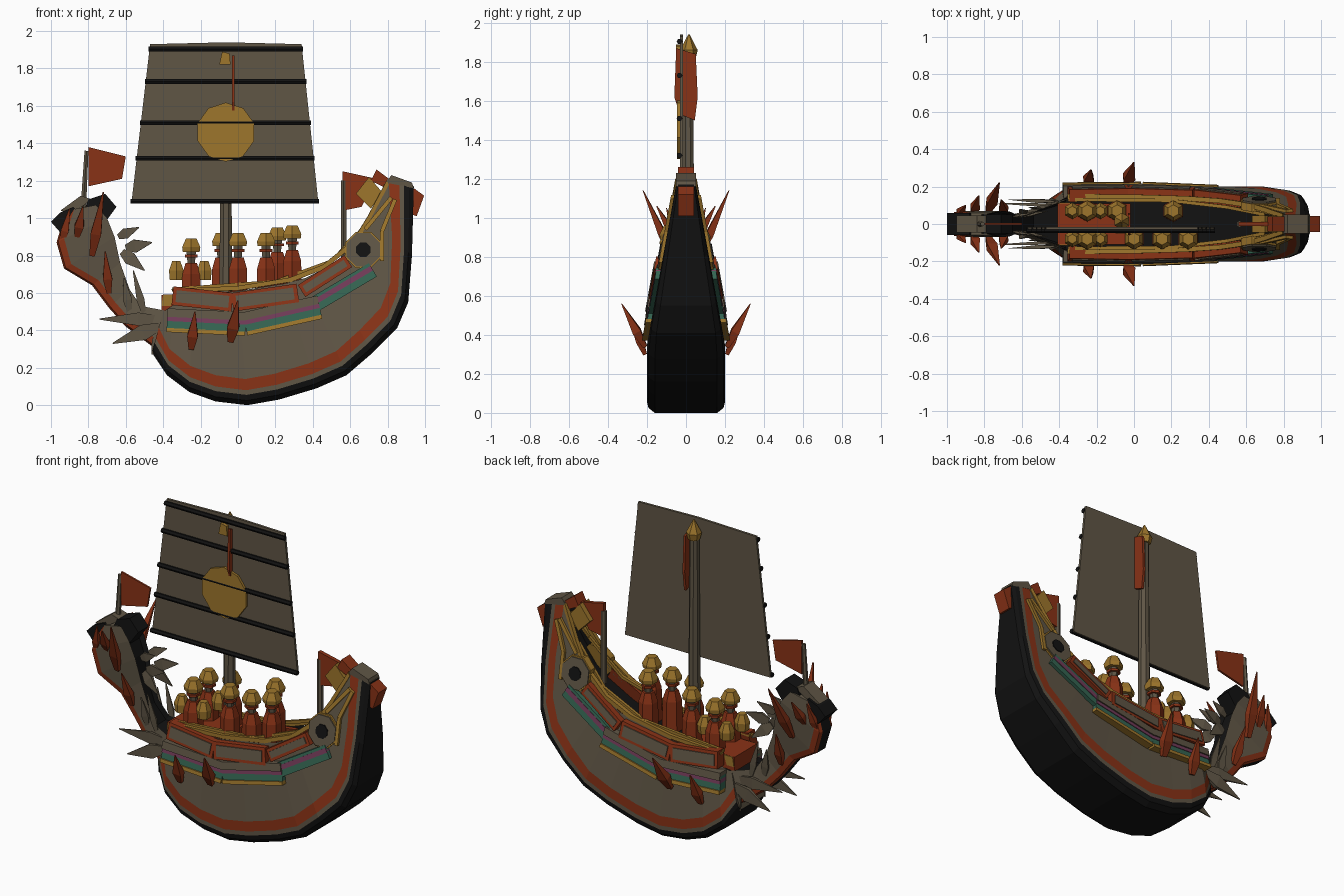
import bpy, bmesh, math
from mathutils import Vector

old = bpy.data.objects.get("Cube")
if old:
    bpy.data.objects.remove(old, do_unlink=True)


def material(name, rgb):
    m = bpy.data.materials.new(name)
    m.use_nodes = True
    m.diffuse_color = (*rgb, 1)
    b = m.node_tree.nodes["Principled BSDF"]
    b.inputs["Base Color"].default_value = (*rgb, 1)
    b.inputs["Roughness"].default_value = 0.9
    return m


GREY = material("weathered grey", (.115, .092, .06))
RED = material("rust red", (.25, .032, .008))
GOLD = material("old gold", (.34, .18, .025))
BLACK = material("tar black", (.006, .006, .006))
GREEN = material("teal green", (.035, .13, .085))
PINK = material("plum pink", (.17, .045, .1))


def loft(name, rings, mats):
    """Skin closed rings; mats gives one material or one per ring segment."""
    n = len(rings[0])
    seg = mats if isinstance(mats, list) else [mats] * n
    used = list(dict.fromkeys(seg))
    bm = bmesh.new()
    vs = [[bm.verts.new(p) for p in r] for r in rings]
    for a, b in zip(vs, vs[1:]):
        for i in range(n):
            j = (i + 1) % n
            bm.faces.new((a[i], a[j], b[j], b[i])).material_index = used.index(seg[i])
    cap = used.index(GREY) if GREY in used else 0
    for r in (vs[0], vs[-1]):
        bm.faces.new(r).material_index = cap
    bmesh.ops.recalc_face_normals(bm, faces=bm.faces)
    me = bpy.data.meshes.new(name)
    bm.to_mesh(me)
    bm.free()
    for m in used:
        me.materials.append(m)
    ob = bpy.data.objects.new(name, me)
    bpy.context.collection.objects.link(ob)
    return ob


def tube(name, stations, mat, sides=6, flat=1):
    """Skin round stations (point, radius); flat squashes across the axis."""
    pts = [Vector(p) for p, r in stations]
    axis = (pts[-1] - pts[0]).normalized()
    u = axis.cross(Vector((0, 1, 0)))
    if u.length < .1:
        u = axis.cross(Vector((0, 0, 1)))
    u.normalize()
    v = axis.cross(u)
    ang = [math.tau * (i + .5) / sides for i in range(sides)]
    return loft(name, [[p + r * (u * math.cos(a) + v * flat * math.sin(a)) for a in ang]
                       for p, (_, r) in zip(pts, stations)], mat)


def blade(name, a, b, w, mat, flat=.5):
    a, b = Vector(a), Vector(b)
    tube(name, [(a, w * .5), (a.lerp(b, .35), w), (b, .004)], mat, 4, flat)


def slab(name, pts, y0, y1, mat):
    return loft(name, [[(x, y, z) for x, z in pts] for y in (y0, y1)], mat)


def half_width(z):
    return .2 - max(0, z - .35) * .182


def plate(name, pts, off, mat):
    """Plate on both hull sides, following their slope."""
    for s, side in ((1, "left"), (-1, "right")):
        loft(f"{side}_{name}", [[(x, s * (half_width(z) + o), z) for x, z in pts]
                                for o in (-.03, off)], mat)


def box_line(a, b, w, shift=0):
    """Rectangle of width w around the line a-b in side elevation."""
    a, b = Vector(a), Vector(b)
    d = (b - a).normalized()
    n = Vector((-d.y, d.x))
    return [tuple(p + n * k) for p, k in ((a, shift - w / 2), (b, shift - w / 2),
                                         (b, shift + w / 2), (a, shift + w / 2))]


def shell(name, keel, sheer, widths, levels, side_mats, inner):
    rings = []
    for k, s, w in zip(keel, sheer, widths):
        k, s = Vector(k), Vector(s)
        d = (s - k).normalized()
        half = [(k + d * l, f) for l, f in levels] + [(s, 1), (s - d * inner, .85)]
        left = [(p.x, f * w(p.y), p.y) for p, f in half]
        rings.append(left + [(x, -y, z) for x, y, z in reversed(left)])
    return loft(name, rings, side_mats + [BLACK] + side_mats[::-1] + [BLACK])


# Hull with dark keel and red band
keel = [(-.46, .28), (-.38, .16), (-.26, .07), (-.12, .02), (.05, 0), (.22, .03), (.42, .09),
        (.58, .16), (.72, .28), (.85, .41), (.91, .55), (.93, .8), (.94, 1.17)]
sheer = [(-.4, .5), (-.34, .54), (-.24, .6), (-.12, .6), (0, .61), (.12, .63), (.25, .65),
         (.36, .68), (.46, .73), (.55, .79), (.62, .86), (.7, 1), (.8, 1.21)]
widths = [lambda z: .7 * half_width(z), lambda z: .93 * half_width(z)] + [half_width] * 11
shell("hull", keel, sheer, widths, [(0, .8), (.025, .96), (.055, 1), (.08, 1), (.14, 1)],
      [BLACK, BLACK, GREY, RED, GREY, BLACK], .08)

# Neck and head of the bow beast
neck_out = [(-.44, .3), (-.6, .42), (-.69, .52), (-.78, .64), (-.93, .73), (-.97, .87), (-.92, 1.04)]
neck_in = [(-.36, .5), (-.52, .53), (-.58, .62), (-.63, .76), (-.66, .9), (-.7, 1), (-.76, 1.07)]
shell("bow_neck", neck_out, neck_in,
      [lambda z, w=w: w for w in (.13, .07, .05, .05, .065, .07, .06)],
      [(0, .6), (.01, .9), (.045, 1), (.06, 1)], [RED, RED, GREY, GREY, BLACK], .03)
slab("head_crest", [(-.84, 1.0), (-.73, .95), (-.65, 1.06), (-.71, 1.13), (-.8, 1.1)], -.05, .05, BLACK)
slab("snout", [(-1, .98), (-.93, .9), (-.83, 1.0), (-.88, 1.06), (-.95, 1.03)], -.06, .06, BLACK)
slab("brow", [(-.95, 1.04), (-.88, 1.03), (-.78, 1.1), (-.84, 1.12)], -.045, .045, GREY)

# Mirrored spikes and feathers
for s in (1, -1):
    for a, b, w in (((-.25, .21, .3), (-.23, .29, .5), .04), ((-.04, .21, .34), (0, .33, .56), .045),
                    ((-.78, .07, .8), (-.72, .22, 1.14), .04), ((-.86, .06, .9), (-.83, .15, 1.06), .035),
                    ((-.94, .05, .87), (-.9, .1, 1.05), .03), ((-.69, .05, .6), (-.71, .13, .82), .035)):
        blade("red_spike", (a[0], s * a[1], a[2]), (b[0], s * b[1], b[2]), w, RED, .7)
    for a, b, w in (((-.42, .1, .46), (-.74, .11, .46), .05), ((-.42, .12, .42), (-.67, .13, .33), .06),
                    ((-.42, .12, .38), (-.46, .12, .27), .04), ((-.6, .04, .84), (-.46, .07, .87), .05),
                    ((-.64, .04, .9), (-.53, .06, .95), .04), ((-.62, .04, .82), (-.5, .07, .72), .05),
                    ((-.58, .06, .5), (-.61, .08, .68), .035), ((-.5, .08, .48), (-.56, .09, .72), .03)):
        blade("feather", (a[0], s * a[1], a[2]), (b[0], s * b[1], b[2]), w, GREY, .25)

    # Gold gunwale rail
    tube("gunwale_rail", [((x, s * (half_width(z) - .005), z), .018) for x, z in
                          ((-.35, .61), (0, .625), (.28, .67), (.46, .74), (.62, .87), (.7, 1.0), (.8, 1.19))],
         GOLD, 4)
    tube("inner_rail", [((x, s * y, z), .013) for x, y, z in
                        ((-.35, .13, .62), (.2, .125, .66), (.5, .09, .77), (.7, .05, .98))], GOLD, 4)

# Framed shield panels along the sides
for a, b, w in (((-.35, .585), (-.03, .55), .1), ((-.03, .55), (.32, .6), .1), ((.34, .61), (.59, .77), .075)):
    plate("panel_frame", box_line(a, b, w), .035, RED)
    a2, b2 = Vector(a).lerp(Vector(b), .06), Vector(a).lerp(Vector(b), .94)
    plate("panel_face", box_line(a2, b2, w - .036), .041, GREY)

# Layered colour strips below the panels
for a, b in (((-.38, .44), (.04, .42)), ((.04, .42), (.44, .51)), ((.4, .535), (.72, .725))):
    last = a[0] > .3
    layers = ((.04, .03, GREEN, .024), (-.006, .045, GREEN, .022), (.024, .028, PINK, .026),
              (.055, .045, GREY, .034), (-.038, .022, GOLD, .03))
    for shift, w, mat, off in (layers[:3] if last else layers):
        plate("trim_strip", box_line(a, b, w, shift - (.015 if last else 0)), off, mat)


# Round eye plates and gold lines at the stern
def ring(c, r, n=8):
    return [(c[0] + r * math.cos(math.tau * (i + .5) / n), c[1] + r * math.sin(math.tau * (i + .5) / n))
            for i in range(n)]


plate("eye_rim", ring((.67, .83), .105), .012, GOLD)
plate("eye_plate", ring((.67, .83), .097), .02, GREY)
plate("eye_hole", ring((.67, .83), .042), .026, BLACK)
for a, b in (((.77, .77), (.77, .93)), ((.77, .93), (.84, 1.1)), ((.68, .94), (.82, 1.11))):
    plate("stern_line", box_line(a, b, .022), .016, GOLD)

# Stern ornaments
slab("stern_cap", [(.79, 1.19), (.94, 1.16), (.93, 1.19), (.82, 1.23)], -.05, .05, GREY)
slab("stern_red_block", [(.93, 1.02), (.955, 1.01), (.995, 1.12), (.94, 1.16)], -.042, .042, RED)
slab("stern_red_top", [(.71, 1.2), (.79, 1.16), (.82, 1.2), (.74, 1.26)], -.04, .04, RED)
slab("stern_gold_block", [(.63, 1.13), (.71, 1.05), (.77, 1.14), (.7, 1.22)], -.045, .045, GOLD)
slab("stern_banner", [(.56, 1.04), (.66, 1.06), (.74, 1.21), (.56, 1.25)], -.012, .012, RED)
tube("stern_post", [((.565, 0, .75), .018), ((.565, 0, 1.2), .018)], GREY)

# Fore platform
slab("platform", [(-.41, .5), (-.02, .54), (-.02, .6), (-.41, .59)], -.11, .11, RED)
slab("platform_trim", [(-.41, .53), (-.36, .53), (-.34, .59), (-.4, .59)], -.115, .115, GOLD)

# Mast, sail and battens
MX = -.065
tube("mast", [((MX, .01, .5), .038), ((MX, .01, 1.84), .028)], GREY, 8)
tube("mast_cap", [((MX, .015, 1.82), .035), ((MX, .015, 1.86), .045), ((MX, .015, 1.94), .004)], GOLD, 6)
slab("mast_badge", [(-.1, 1.82), (-.04, 1.82), (-.045, 1.88), (-.085, 1.89)], -.05, -.02, GOLD)
slab("sail", [(-.57, 1.08), (.43, 1.08), (.34, 1.93), (-.06, 1.94), (-.47, 1.93)], -.03, -.015, GREY)
for z in (1.09, 1.32, 1.51, 1.73, 1.905):
    k = (z - 1.08) / .85
    tube("batten", [((-.575 + .1 * k, -.033, z), .015), ((.435 - .09 * k, -.033, z), .015)],
         BLACK, 6)
slab("sail_disc", ring((MX, 1.46), .158, 10), -.045, -.028, GOLD)
loft("mast_pennant", [[(x, y, z) for y, z in ((-.06, 1.62), (-.05, 1.87), (.05, 1.84), (.06, 1.62),
                                              (.045, 1.5), (-.03, 1.53))] for x in (-.033, -.018)], RED)

# Bow flag
tube("flag_pole", [((-.83, 0, 1), .018), ((-.81, 0, 1.36), .012)], GREY)
slab("bow_flag", [(-.8, 1.17), (-.62, 1.21), (-.6, 1.33), (-.8, 1.38)], -.006, .006, RED)

# Crew
for x, y, top in ((-.25, .07, .89), (-.09, .07, .92), (.21, .07, .95), (-.25, -.08, .89),
                  (0, -.08, .92), (.15, -.08, .92), (.29, -.08, .96)):
    def part(name, mat, *stations):
        tube("crew_" + name, [((x, y, z), r) for z, r in stations], mat)
    part("body", RED, (.54, .06), (top - .19, .055), (top - .13, .035))
    part("head", GREY, (top - .14, .022), (top - .06, .03))
    part("collar", RED, (top - .1, .04), (top - .085, .04))
    part("hat", GOLD, (top - .07, .052), (top - .045, .056), (top, .033))

# Gold shoulder guards of the foremost crew
for x in (-.33, -.18):
    for y in (-.08, .07):
        tube("shoulder_guard", [((x, y, .67), .04), ((x, y, .72), .045), ((x, y, .77), .025)], GOLD)
